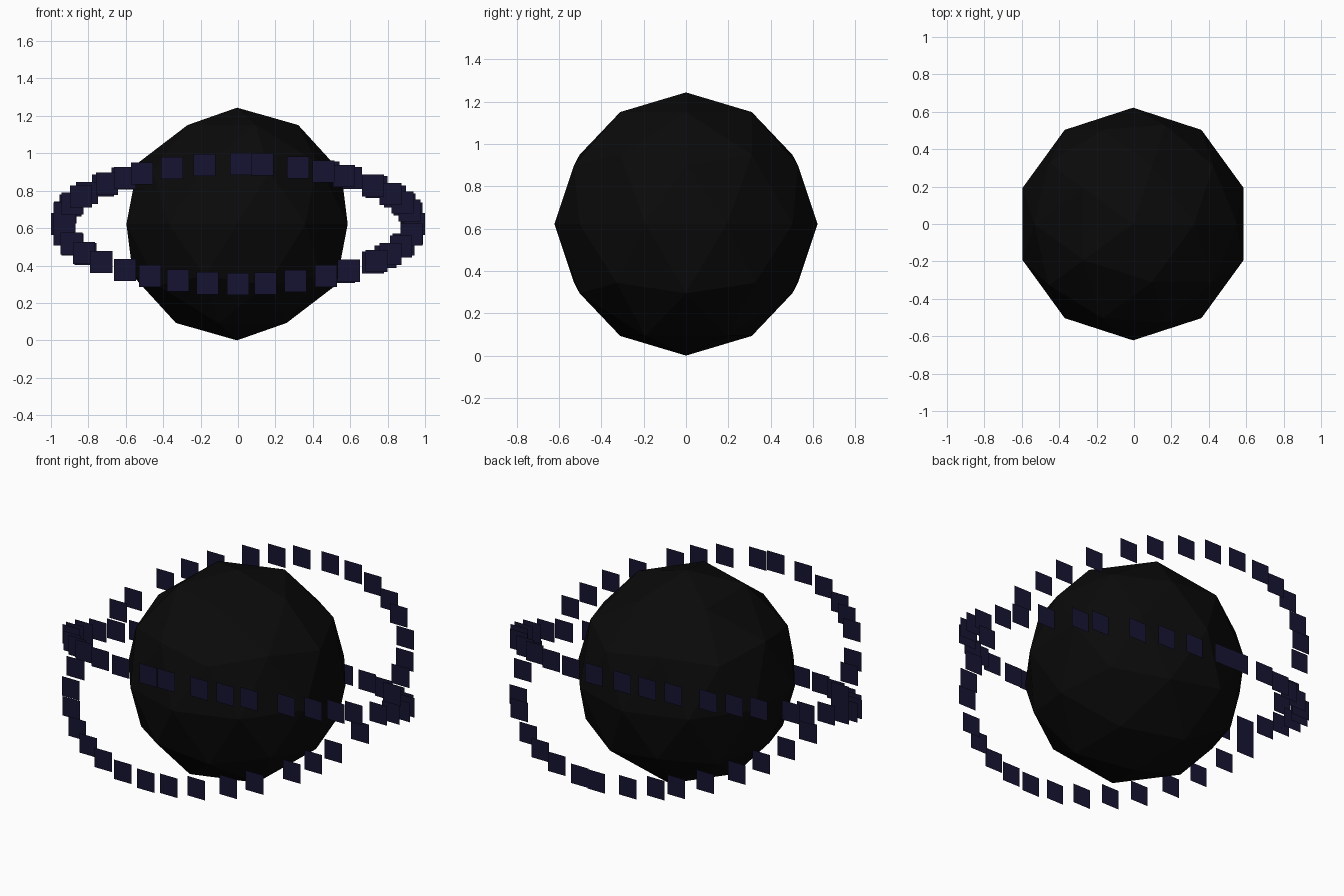
import bpy, bmesh, math
from mathutils import Matrix, Vector

if "Cube" in bpy.data.objects:
    bpy.data.objects.remove(bpy.data.objects["Cube"])

CENTRE = Vector((-0.005, 0, 0.622))
RADIUS = 0.941            # ring radius
TILT = math.radians(20)   # each ring leans by this much
HALF = 0.059              # half the side of a square tile


def material(name, colour):
    m = bpy.data.materials.new(name)
    m.diffuse_color = (*colour, 1)
    m.use_nodes = True
    m.node_tree.nodes["Principled BSDF"].inputs["Base Color"].default_value = m.diffuse_color
    return m


def add_object(name, bm, mat):
    mesh = bpy.data.meshes.new(name)
    bm.to_mesh(mesh)
    bm.free()
    mesh.materials.append(mat)
    obj = bpy.data.objects.new(name, mesh)
    bpy.context.collection.objects.link(obj)
    return obj


black = material("black", (0.003, 0.003, 0.003))
navy = material("navy", (0.008, 0.007, 0.032))

# Faceted core ball
bm = bmesh.new()
bmesh.ops.create_icosphere(bm, subdivisions=2, radius=0.622,
                           matrix=Matrix.Translation(CENTRE))
add_object("core_ball", bm, black)


def tile_ring(name, drift, turn):
    """36 upright square tiles on a tilted circle, each drifting a few degrees."""
    bm = bmesh.new()
    for i, d in enumerate(drift):
        t = math.radians(10 * i + d)
        p = Vector((math.cos(t), math.sin(t) * math.cos(TILT),
                    math.sin(t) * math.sin(TILT))) * RADIUS
        p = Matrix.Rotation(turn, 3, 'Z') @ p + CENTRE
        p.x += 0.005
        corners = ((-1, -1), (1, -1), (1, 1), (-1, 1))
        bm.faces.new([bm.verts.new(p + Vector((x, 0, z)) * HALF) for x, z in corners])
    add_object(name, bm, navy)


# Two crossing rings of flat tiles, all facing the front
tile_ring("tile_ring_low_front",
          [0, 0, -1, -3, -2, 0, -1, 0, 0, 0, 1, 0, -1, 1, 0, -1, 2, -1,
           0, 0, -1, -1, -1, 0, 0, 0, 0, 0, -1, -1, 0, -1, 2, 0, -2, 0], 0)
tile_ring("tile_ring_high_front",
          [0, 0, 0, -3, 2, 0, -3, -2, -1, 1, -2, 0, -1, -3, 0, 0, -1, -3,
           0, -1, 0, 3, 0, 3, 3, 3, 4, 1, 3, 3, 0, 0, 1, 0, 0, 0], math.pi)
